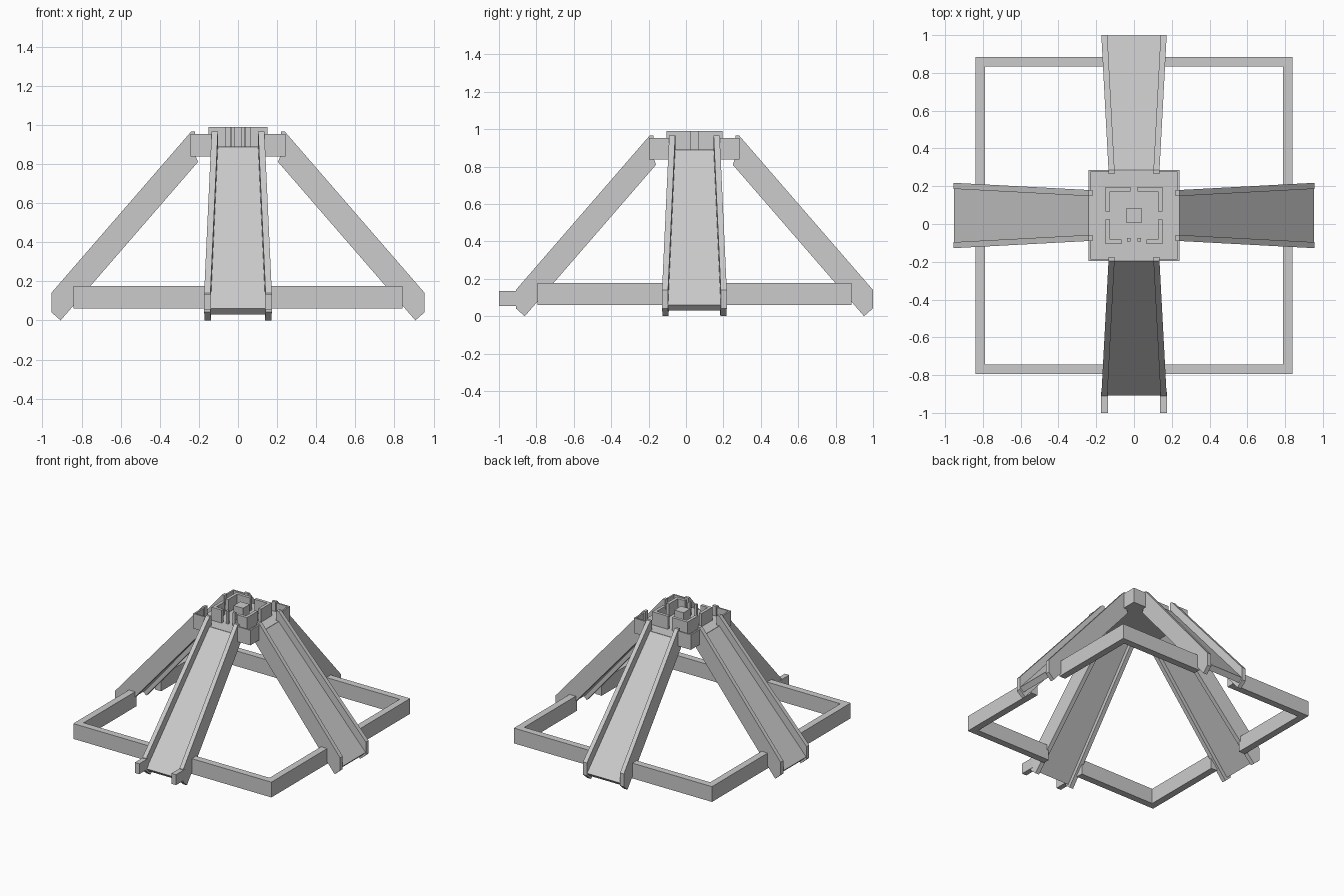
import bpy, bmesh
from math import pi
from mathutils import Matrix

if "Cube" in bpy.data.objects:
    bpy.data.objects.remove(bpy.data.objects["Cube"])

CY = 0.045  # the tower centre sits slightly behind the origin


def finish(name, bm):
    bmesh.ops.recalc_face_normals(bm, faces=bm.faces)
    me = bpy.data.meshes.new(name)
    bm.to_mesh(me)
    bm.free()
    ob = bpy.data.objects.new(name, me)
    bpy.context.collection.objects.link(ob)
    return ob


def box(name, x0, x1, y0, y1, z0, z1):
    bm = bmesh.new()
    m = Matrix.Translation(((x0 + x1) / 2, (y0 + y1) / 2, (z0 + z1) / 2)) @ \
        Matrix.Diagonal((x1 - x0, y1 - y0, z1 - z0, 1))
    bmesh.ops.create_cube(bm, size=1, matrix=m)
    return finish(name, bm)


def extrude_plan(name, pts, z0, z1):
    """Vertical prism from a plan outline."""
    bm = bmesh.new()
    f = bm.faces.new([bm.verts.new((x, y, z0)) for x, y in pts])
    g = bmesh.ops.extrude_face_region(bm, geom=[f])
    bmesh.ops.translate(bm, vec=(0, 0, z1 - z0),
                        verts=[v for v in g['geom'] if isinstance(v, bmesh.types.BMVert)])
    return finish(name, bm)


def corner_outline(sx, sy, outer, thick, start_x, start_y):
    """L-shaped plan hugging one corner of a square round the tower centre."""
    i = outer - thick
    pts = [(start_x, outer), (outer, outer), (outer, start_y), (i, start_y), (i, i), (start_x, i)]
    return [(sx * x, CY + sy * y) for x, y in pts]


def tapered_prism(name, profile, side_a, side_b, turn):
    """Side profile (r, z) spanned between two tapering sides, turned about the centre."""
    bm = bmesh.new()
    a = [bm.verts.new((r, side_a(r), z)) for r, z in profile]
    b = [bm.verts.new((r, side_b(r), z)) for r, z in profile]
    bm.faces.new(a)
    bm.faces.new(b[::-1])
    for i in range(len(a)):
        j = (i + 1) % len(a)
        bm.faces.new((a[i], b[i], b[j], a[j]))
    bmesh.ops.transform(bm, matrix=Matrix.Translation((0, CY, 0)) @ Matrix.Rotation(turn, 4, 'Z'),
                        verts=bm.verts)
    return finish(name, bm)


def outer(r):
    return 0.135 + (r - 0.24) * 0.038 / 0.715


def inner(r):
    return outer(r) - 0.032


# Four ramps, each a deck between two side rails
rail = [(0.22, 0.965), (0.24, 0.965), (0.955, 0.14), (0.955, 0.042), (0.907, 0.0), (0.205, 0.81), (0.22, 0.85)]
deck = [(0.24, 0.89), (0.952, 0.06), (0.922, 0.03), (0.21, 0.855), (0.21, 0.89)]
for k, side in enumerate(("right", "back", "left", "front")):
    turn = k * pi / 2
    tapered_prism(side + "_ramp_deck", deck, inner, lambda r: -inner(r), turn)
    tapered_prism(side + "_ramp_rail_a", rail, inner, outer, turn)
    tapered_prism(side + "_ramp_rail_b", rail, lambda r: -inner(r), lambda r: -outer(r), turn)

# Top platform floor
box("platform_floor", -0.242, 0.242, CY - 0.242, CY + 0.242, 0.837, 0.89)

for sx in (-1, 1):
    for sy in (-1, 1):
        tag = ("left" if sx < 0 else "right") + "_" + ("front" if sy < 0 else "back")
        # Ground frame, broken by the ramps
        extrude_plan("ground_frame_" + tag, corner_outline(sx, sy, 0.84, 0.052, 0.15, 0.15), 0.06, 0.177)
        # Low corner rims of the platform
        extrude_plan("platform_rim_" + tag, corner_outline(sx, sy, 0.242, 0.012, 0.125, 0.125), 0.88, 0.952)
        # Tall inner walls, with a wider gap at the front
        gap = 0.065 if sy < 0 else 0.018
        extrude_plan("inner_wall_" + tag, corner_outline(sx, sy, 0.15, 0.023, gap, 0.02), 0.88, 0.99)
    side = "left" if sx < 0 else "right"
    # Gate posts and entry stubs at the front
    x = sx * 0.028
    box("gate_post_" + side, x - 0.009, x + 0.009, -0.092, -0.074, 0.88, 0.99)
    x = sx * 0.156
    box("entry_stub_" + side, x - 0.019, x + 0.019, -1.0, -0.89, 0.055, 0.135)

# Central block
box("central_block", -0.04, 0.04, CY - 0.04, CY + 0.04, 0.88, 0.99)
